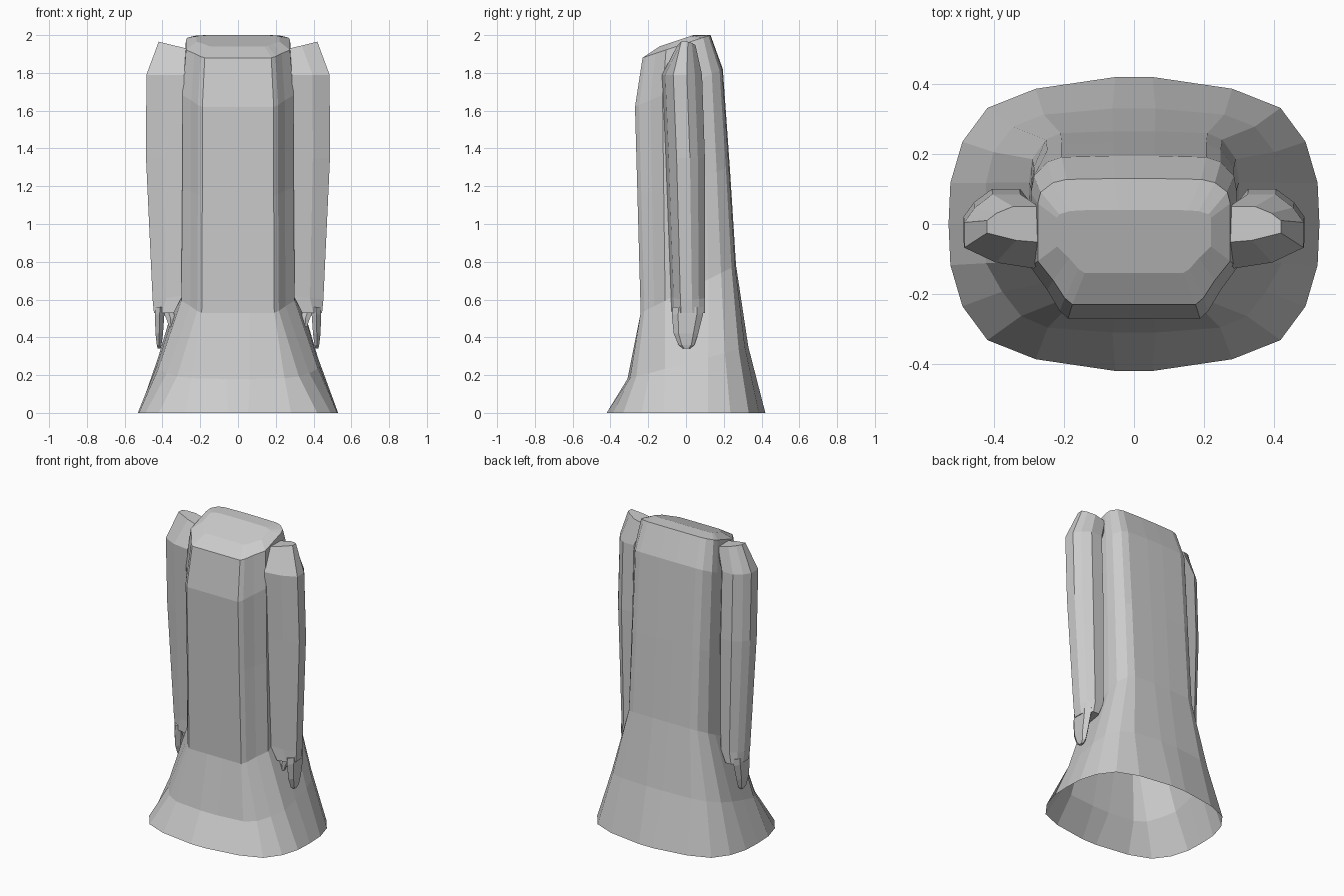
import bpy, bmesh
from mathutils import Vector

if "Cube" in bpy.data.objects:
    bpy.data.objects.remove(bpy.data.objects["Cube"])


def loft(name, rings, cap_start=True, cap_end=True, mirror=False):
    """Skin a stack of equal-length point rings with flat quads."""
    bm = bmesh.new()
    loops = [[bm.verts.new(p) for p in ring] for ring in rings]
    n = len(loops[0])
    for a, b in zip(loops, loops[1:]):
        for i in range(n):
            j = (i + 1) % n
            bm.faces.new((a[i], a[j], b[j], b[i]))
    if cap_start:
        bm.faces.new(loops[0][::-1])
    if cap_end:
        bm.faces.new(loops[-1])
    bmesh.ops.recalc_face_normals(bm, faces=bm.faces)
    me = bpy.data.meshes.new(name)
    bm.to_mesh(me)
    bm.free()
    ob = bpy.data.objects.new(name, me)
    bpy.context.collection.objects.link(ob)
    if mirror:
        m = ob.modifiers.new("mirror", "MIRROR")
        m.use_clip = False
        m.use_mirror_merge = False
    return ob


# Robe: hem and torso half outlines (front to back), normalised to 1 x 1
hem = [(.10, -1), (.53, -.92), (.79, -.79), (.925, -.56), (.99, -.28), (1, 0),
       (.99, .28), (.925, .56), (.79, .79), (.53, .92), (.10, 1)]
torso = [(.20, -1), (.64, -1), (.72, -.92), (.84, -.70), (1, -.46), (1, 0),
         (1, .45), (.97, .70), (.84, .91), (.70, .98), (.20, 1)]


def robe_ring(zf, zb, t, hw, yf, yb):
    half = []
    for a, b in zip(hem, torso):
        x, y = Vector(a).lerp(Vector(b), t)
        y *= yf if y < 0 else yb
        z = zf + (zb - zf) * (y + yf) / (yf + yb)
        half.append((x * hw, y, z))
    return half + [(-x, y, z) for x, y, z in reversed(half)]


# front z, back z, blend, half width, front depth, back depth
robe = [(0, 0, 0, .53, .42, .42), (.18, .35, .45, .425, .31, .33),
        (.53, .78, 1, .30, .24, .265), (1.15, 1.3, 1, .295, .257, .232),
        (1.62, 1.82, 1, .295, .27, .195), (1.88, 2.0, 1, .275, .23, .13),
        (1.94, 2.0, 1, .22, .14, .04)]
loft("robe", [robe_ring(*r) for r in robe], cap_start=False)


# Sleeves: eight-sided tapering tubes with a pointed shoulder
def sleeve_ring(z_in, z_out, xi, xo, y0, y1):
    outline = [(0, 0), (.55, .08), (1, .28), (1, .62),
               (.85, .82), (.6, 1), (.2, 1), (0, .75)]
    return [(xi + (xo - xi) * u, y0 + (y1 - y0) * v, z_in + (z_out - z_in) * u)
            for u, v in outline]


sleeve = [(.53, .53, .34, .445, -.075, .10), (.62, .60, .295, .452, -.08, .10),
          (1.35, 1.35, .285, .487, -.108, .10), (1.79, 1.79, .285, .485, -.127, .085),
          (1.92, 1.965, .235, .42, -.055, .05)]
loft("sleeves", [sleeve_ring(*r) for r in sleeve], mirror=True)


# Hands: flat mitts hanging from the cuffs, with a small thumb
def box_ring(z, x0, x1, y0, y1):
    c = (y1 - y0) * .2
    return [(x0, y0 + c, z), ((x0 + x1) / 2, y0, z), (x1, y0 + c, z),
            (x1, y1 - c, z), ((x0 + x1) / 2, y1, z), (x0, y1 - c, z)]


mitt = [(.56, .385, .44, -.07, .09), (.52, .39, .44, -.075, .09),
        (.42, .397, .437, -.065, .065), (.36, .405, .43, -.04, .045),
        (.34, .41, .425, -.015, .02)]
loft("hands", [box_ring(*r) for r in mitt], mirror=True)

thumb = [(.54, .34, .40, -.05, .0), (.50, .335, .38, -.05, -.01),
         (.455, .345, .365, -.045, -.02)]
loft("thumbs", [box_ring(*r) for r in thumb], mirror=True)
